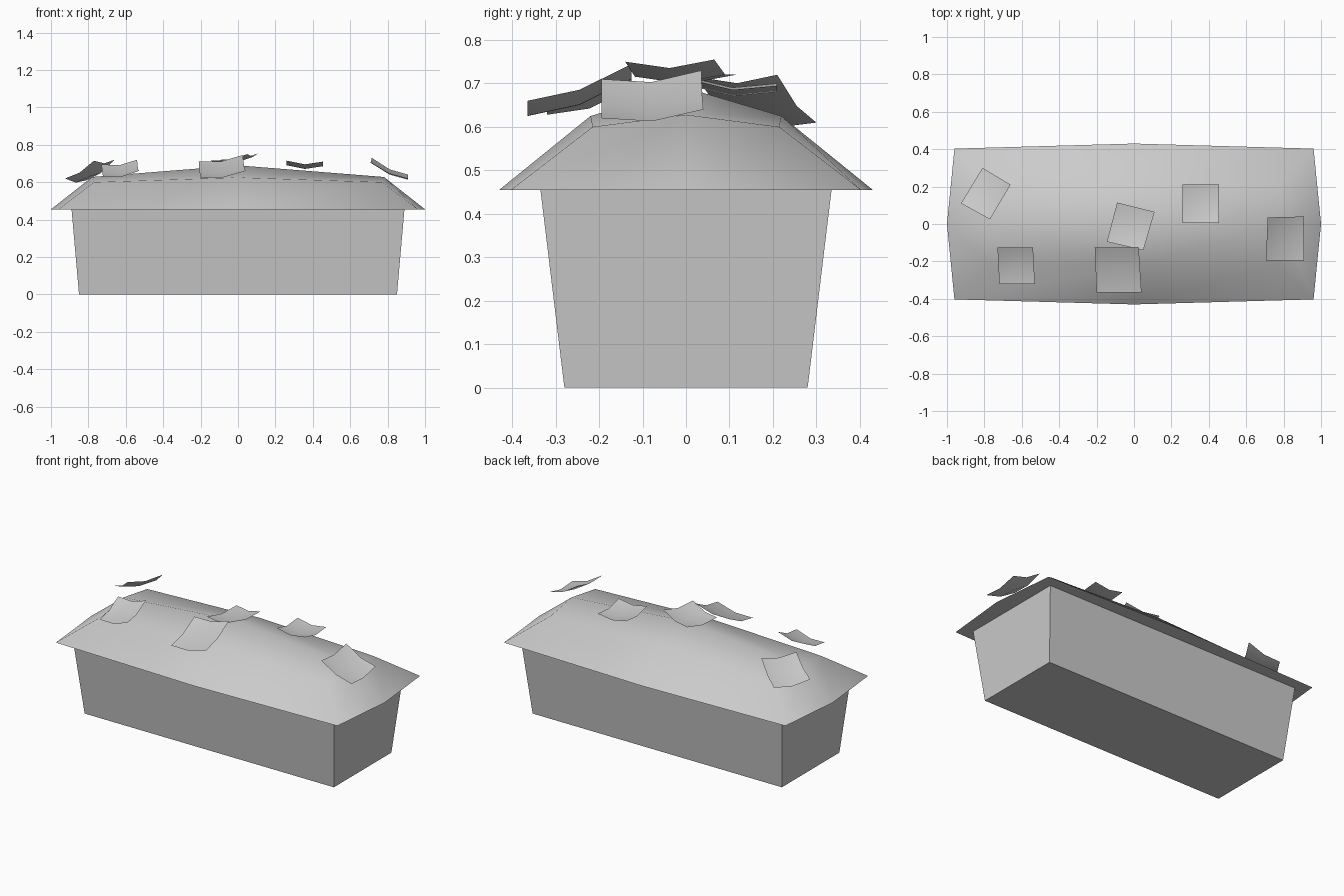
import bpy
import bmesh
import math
from mathutils import Vector

cube = bpy.data.objects.get("Cube")
if cube:
    bpy.data.objects.remove(cube, do_unlink=True)

# One plain grey for everything
grey = bpy.data.materials.new("plain_grey")
grey.use_nodes = True
grey.diffuse_color = (0.6, 0.6, 0.6, 1)
bsdf = grey.node_tree.nodes["Principled BSDF"]
bsdf.inputs["Base Color"].default_value = grey.diffuse_color
bsdf.inputs["Roughness"].default_value = 0.8


def finish(name, bm, smooth_angle=None, closed=True):
    if closed:
        bmesh.ops.recalc_face_normals(bm, faces=bm.faces)
    mesh = bpy.data.meshes.new(name)
    bm.to_mesh(mesh)
    bm.free()
    mesh.materials.append(grey)
    obj = bpy.data.objects.new(name, mesh)
    bpy.context.collection.objects.link(obj)
    if smooth_angle:
        bpy.ops.object.select_all(action="DESELECT")
        obj.select_set(True)
        bpy.context.view_layer.objects.active = obj
        bpy.ops.object.shade_smooth_by_angle(angle=math.radians(smooth_angle))
    return obj


def ring(bm, corner, end, side):
    """Eight points around the centre: corners, end middles and side middles."""
    (cx, cy, cz), (ex, ez), (sy, sz) = corner, end, side
    points = [(cx, -cy, cz), (ex, 0, ez), (cx, cy, cz), (0, sy, sz),
              (-cx, cy, cz), (-ex, 0, ez), (-cx, -cy, cz), (0, -sy, sz)]
    return [bm.verts.new(p) for p in points]


# Tapered body
EAVE = 0.455
bm = bmesh.new()
bmesh.ops.create_cube(bm, size=2)
for v in bm.verts:
    top = v.co.z > 0
    v.co.x *= 0.89 if top else 0.85
    v.co.y *= 0.335 if top else 0.28
    v.co.z = EAVE if top else 0
finish("body", bm)

# Rounded hip roof with a flat underside
bm = bmesh.new()
eave = ring(bm, (0.96, 0.403, EAVE), (1.0, EAVE), (0.43, EAVE))
upper = ring(bm, (0.77, 0.215, 0.6), (0.78, 0.628), (0.22, 0.625))
peak = bm.verts.new((0, 0, 0.69))
for i in range(8):
    j = (i + 1) % 8
    bm.faces.new((eave[i], eave[j], upper[j], upper[i]))
for i in (1, 3, 5, 7):
    bm.faces.new((upper[i], upper[(i + 1) % 8], upper[(i + 2) % 8], peak))
bm.faces.new(list(reversed(eave)))
finish("roof", bm, 60)


# Loose curled shingles, each a small sagging sheet between four corners
def shingle(name, corners, sag=0.017):
    a, b, c, d = [Vector(p) for p in corners]
    bm = bmesh.new()
    grid = []
    for j in range(3):
        row = []
        for i in range(3):
            u, v = i / 2, j / 2
            p = a.lerp(b, u).lerp(d.lerp(c, u), v)
            p.z -= sag * ((i == 1) + (j == 1))
            row.append(bm.verts.new(p))
        grid.append(row)
    for j in range(2):
        for i in range(2):
            bm.faces.new((grid[j][i], grid[j][i + 1],
                          grid[j + 1][i + 1], grid[j + 1][i]))
    finish(name, bm, 60, closed=False)


# Corners run counter-clockwise as seen from above
shingle("shingle_back_right", [(-0.925, 0.11, 0.62), (-0.77, 0.025, 0.715),
                               (-0.66, 0.21, 0.72), (-0.81, 0.3, 0.61)])
shingle("shingle_front_right", [(-0.72, -0.32, 0.63), (-0.53, -0.32, 0.66),
                                (-0.54, -0.125, 0.72), (-0.73, -0.125, 0.695)])
shingle("shingle_front_middle", [(-0.2, -0.365, 0.625), (0.04, -0.365, 0.66),
                                 (0.025, -0.125, 0.745), (-0.21, -0.125, 0.71)])
shingle("shingle_ridge", [(-0.145, -0.095, 0.715), (0.05, -0.14, 0.75),
                          (0.11, 0.065, 0.755), (-0.09, 0.115, 0.72)])
shingle("shingle_back_left", [(0.26, 0.005, 0.715), (0.455, 0.005, 0.71),
                              (0.455, 0.21, 0.695), (0.26, 0.21, 0.7)])
shingle("shingle_left_end", [(0.705, -0.195, 0.71), (0.91, -0.195, 0.62),
                             (0.91, 0.04, 0.64), (0.715, 0.035, 0.73)])
